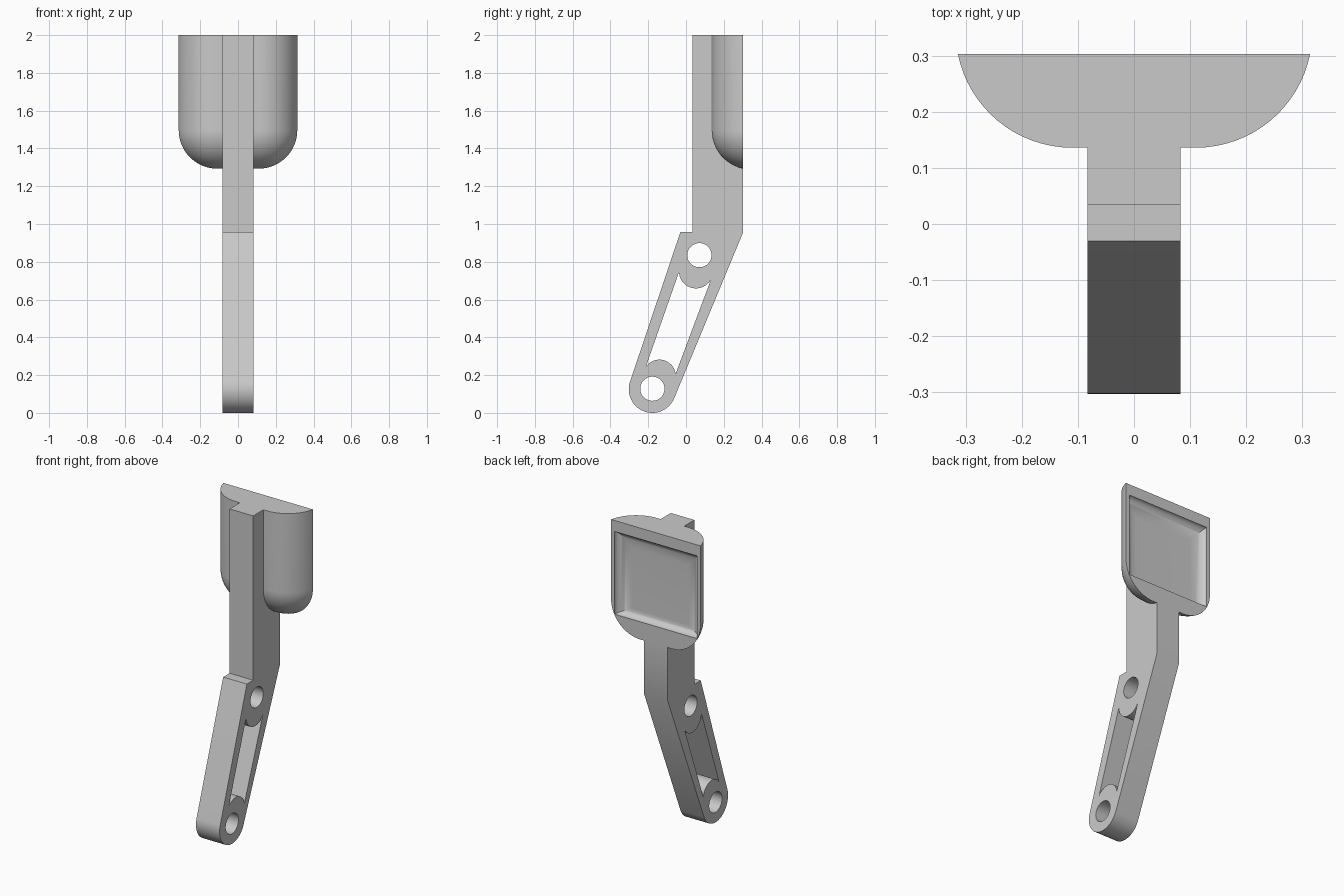
import bpy, bmesh
from math import sin, cos, pi, acos, atan2, hypot, radians

if "Cube" in bpy.data.objects:
    bpy.data.objects.remove(bpy.data.objects["Cube"], do_unlink=True)

grey = bpy.data.materials.new("plain_grey")
grey.use_nodes = True
grey.diffuse_color = (0.59, 0.59, 0.59, 1)
grey.node_tree.nodes["Principled BSDF"].inputs["Base Color"].default_value = (0.59, 0.59, 0.59, 1)


def arc(cy, cz, r, a0, a1, n):
    return [(cy + r * cos(a0 + (a1 - a0) * i / n), cz + r * sin(a0 + (a1 - a0) * i / n))
            for i in range(n + 1)]


def loft(name, rings):
    """Skin equal-length rings of points and cap both ends."""
    bm = bmesh.new()
    rows = [[bm.verts.new(p) for p in ring] for ring in rings]
    n = len(rows[0])
    for a, b in zip(rows, rows[1:]):
        for i in range(n):
            j = (i + 1) % n
            bm.faces.new((a[i], a[j], b[j], b[i]))
    bm.faces.new(rows[0][::-1])
    bm.faces.new(rows[-1])
    bmesh.ops.remove_doubles(bm, verts=bm.verts, dist=1e-5)
    bmesh.ops.recalc_face_normals(bm, faces=bm.faces)
    mesh = bpy.data.meshes.new(name)
    bm.to_mesh(mesh)
    bm.free()
    mesh.materials.append(grey)
    obj = bpy.data.objects.new(name, mesh)
    bpy.context.collection.objects.link(obj)
    return obj


def prism(name, outline, half):
    return loft(name, [[(x, y, z) for y, z in outline] for x in (-half, half)])


def combine(target, tool, operation):
    mod = target.modifiers.new(operation, "BOOLEAN")
    mod.operation, mod.solver, mod.object = operation, "EXACT", tool
    bpy.context.view_layer.objects.active = target
    bpy.ops.object.modifier_apply(modifier=mod.name)
    bpy.data.objects.remove(tool, do_unlink=True)


# Bent arm: straight upper post, slanted lower link with a rounded foot
HALF, BACK, KNEE = 0.083, 0.303, 0.957
CY, CZ, R = -0.178, 0.125, 0.125


def tangent(y, z, side):
    return atan2(z - CZ, y - CY) + side * acos(R / hypot(y - CY, z - CZ))


start = tangent(-0.03, KNEE, 1)
end = tangent(BACK, KNEE, -1) + 2 * pi
outline = [(0.034, 2), (0.034, KNEE), (-0.03, KNEE)]
outline += arc(CY, CZ, R, start, end, 32)
outline += [(BACK, KNEE), (BACK, 2)]
bracket = prism("bracket_arm", outline, HALF)

# Pivot holes
for cy, cz in ((CY, CZ + 0.003), (0.071, 0.835)):
    combine(bracket, prism("hole_cutter", arc(cy, cz, 0.064, 0, 2 * pi * 47 / 48, 47), 0.2), "DIFFERENCE")

# Long slot, bounded by a round boss at each end
slot = arc(0.053, 0.749, 0.09, radians(182), radians(331), 20)
slot += arc(-0.141, 0.195, 0.087, radians(8), radians(145), 20)
combine(bracket, prism("slot_cutter", slot, 0.2), "DIFFERENCE")

# Cup: half shell with rounded sides and bottom corners
CX, CUP_Y, CUP_Z, CUP_R = 0.11, 0.344, 1.497, 0.208
STEPS = 16
rim = acos((CUP_Y - BACK) / CUP_R)
rings = []
for k in range(STEPS + 1):
    t = max(rim * k / STEPS, 0.003)
    d, y = CUP_R * sin(t), CUP_Y - CUP_R * cos(t)
    ring = [(-CX - d, 2)]
    ring += arc(-CX, CUP_Z, d, pi, 1.5 * pi, 16)
    ring += arc(CX, CUP_Z, d, 1.5 * pi, 2 * pi, 16)
    ring += [(CX + d, 2)]
    rings.append([(x, y, z) for x, z in ring])
combine(bracket, loft("cup", rings), "UNION")

# Shallow pocket in the back: flat floor with concave borders
DEPTH, WIDTH, TOP, LEDGE = 0.045, 0.289, 1.93, 1.405
rings = []
for k in range(STEPS + 1):
    t = pi / 2 * k / STEPS
    inset, y = 1 - cos(t), BACK - DEPTH * sin(t)
    w, low, high = WIDTH - 0.09 * inset, LEDGE + 0.045 * inset, TOP - 0.1 * inset
    rings.append([(-w, y, low), (w, y, low), (w, y, high), (-w, y, high)])
rings.insert(0, [(x, y + 0.02, z) for x, y, z in rings[0]])
combine(bracket, loft("pocket_cutter", rings), "DIFFERENCE")

# Smooth curves, sharp edges
bpy.ops.object.select_all(action="DESELECT")
bracket.select_set(True)
bpy.context.view_layer.objects.active = bracket
bpy.ops.object.shade_smooth_by_angle(angle=radians(30))
